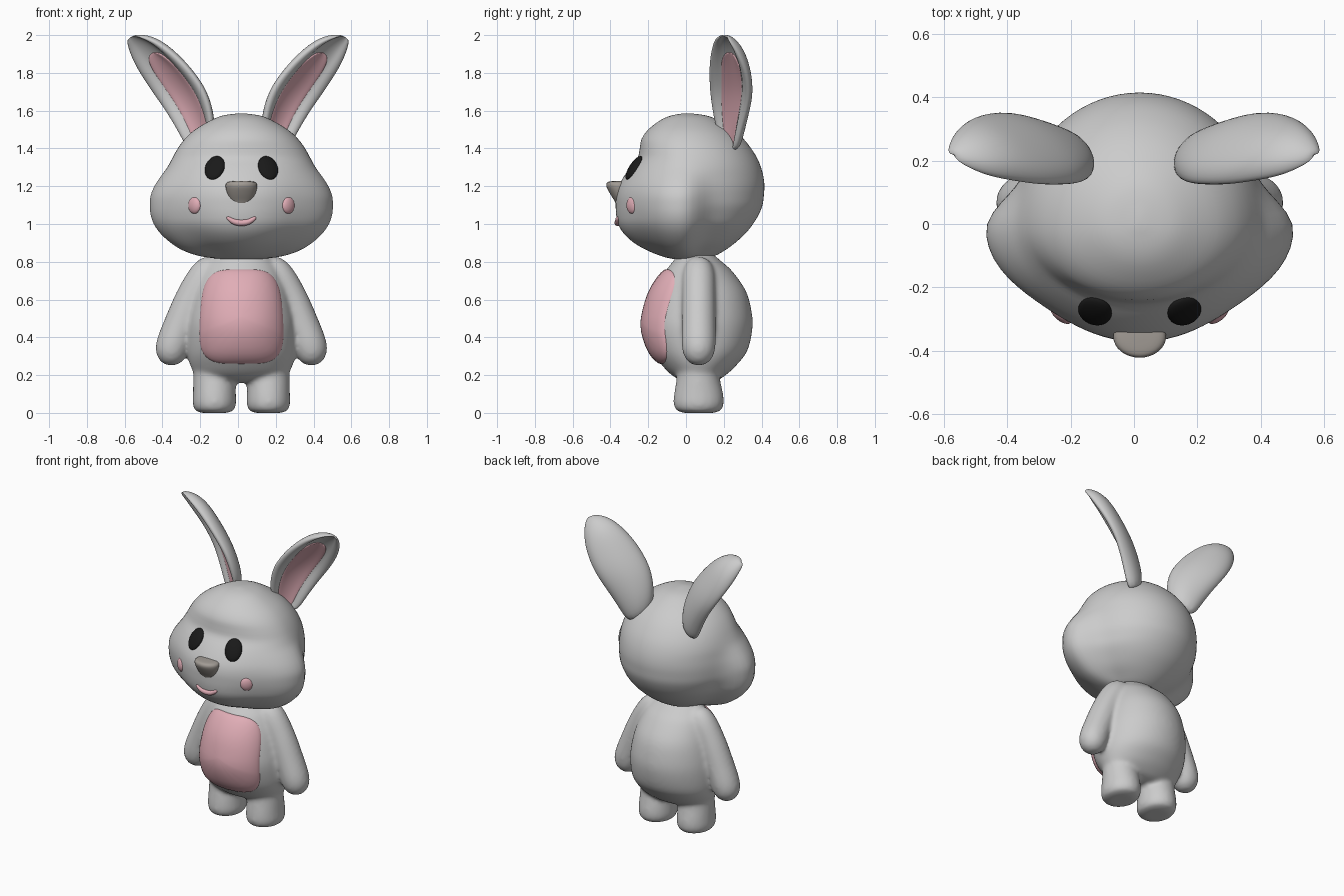
import bpy, bmesh, math
from mathutils import Vector, Euler
from mathutils.bvhtree import BVHTree

if "Cube" in bpy.data.objects:
    bpy.data.objects.remove(bpy.data.objects["Cube"])

CX = 0.018                       # body mid-line
PINK, BLACK, TAUPE = (0.75, 0.42, 0.47, 1), (0.01, 0.01, 0.01, 1), (0.36, 0.33, 0.30, 1)
mats = {}


def paint(ob, color):
    if color:
        if color not in mats:
            mats[color] = bpy.data.materials.new("colour")
            mats[color].diffuse_color = color
        ob.data.materials.append(mats[color])


def make(name, bm, color=None):
    bmesh.ops.recalc_face_normals(bm, faces=bm.faces)
    me = bpy.data.meshes.new(name)
    bm.to_mesh(me)
    bm.free()
    for p in me.polygons:
        p.use_smooth = True
    ob = bpy.data.objects.new(name, me)
    bpy.context.collection.objects.link(ob)
    paint(ob, color)
    return ob


def smooth_rows(rows, n):
    """Catmull-Rom through rows of numbers, n steps per span."""
    out = []
    for i in range(len(rows) - 1):
        a, b, c, d = rows[max(i - 1, 0)], rows[i], rows[i + 1], rows[min(i + 2, len(rows) - 1)]
        for k in range(n):
            t = k / n
            out.append([0.5 * (2 * q + (r - p) * t + (2 * p - 5 * q + 4 * r - s) * t * t
                               + (3 * q - p - 3 * r + s) * t ** 3) for p, q, r, s in zip(a, b, c, d)])
    return out + [list(rows[-1])]


def loft(bm, rings):
    vs = [[bm.verts.new(p) for p in r] for r in rings]
    n = len(vs[0])
    for a, b in zip(vs, vs[1:]):
        for i in range(n):
            j = (i + 1) % n
            bm.faces.new((a[i], a[j], b[j], b[i]))
    bm.faces.new(vs[0][::-1])
    bm.faces.new(vs[-1])


def oval_rings(rows, n=48, cx=CX, shape=None):
    """rows: z, half width, front y, back y."""
    rings = []
    for z, w, f, b in rows:
        angs = [2 * math.pi * i / n for i in range(n)]
        rings.append([Vector((cx + w * math.sin(a), (f + b) / 2 - (b - f) / 2 * math.cos(a), z)) for a in angs])
    return rings


def tube_rings(rows, y, n=24, mirror=1):
    """rows: x, z, radius along a path in the xz plane."""
    rings = []
    for i, (x, z, r) in enumerate(rows):
        p, q = rows[max(i - 1, 0)], rows[min(i + 1, len(rows) - 1)]
        t = Vector((q[0] - p[0], 0, q[1] - p[1])).normalized()
        side = Vector((t.z, 0, -t.x))
        ring = []
        for k in range(n):
            a = 2 * math.pi * k / n
            v = Vector((x, y, z)) + side * r * math.cos(a) + Vector((0, r * math.sin(a), 0))
            ring.append(Vector((CX + mirror * v.x, v.y, v.z)))
        rings.append(ring)
    return rings


# Head: round skull with cheek bulges; z, front, back, skull width, cheek width
head_rows = [(.808, .01, .01, .01, .01), (.815, .07, .09, .09, .11), (.83, .13, .15, .15, .22),
             (.86, .205, .205, .2, .31), (.90, .275, .26, .26, .375), (.95, .33, .315, .31, .43),
             (1.0, .36, .355, .35, .465), (1.05, .37, .385, .37, .482), (1.1, .372, .405, .385, .486),
             (1.15, .37, .412, .39, .482), (1.2, .357, .415, .39, .462), (1.25, .33, .41, .385, .43),
             (1.3, .295, .397, .378, .393), (1.35, .256, .376, .362, .365), (1.4, .245, .345, .337, .337),
             (1.45, .235, .305, .3, .3), (1.5, .2, .25, .245, .245), (1.55, .135, .17, .16, .16),
             (1.575, .075, .105, .095, .095), (1.586, .01, .02, .01, .01)]
rings = []
for z, f, b, s, w in smooth_rows(head_rows, 3):
    ring = []
    for i in range(80):
        a = (i / 80 * 2 - 1) * math.pi
        d = f if abs(a) < math.pi / 2 else b
        r = 1 / math.sqrt((math.sin(a) / s) ** 2 + (math.cos(a) / d) ** 2)
        dev = abs(a) - math.pi / 2 + 0.06
        r += (w - s) * math.exp(-(dev / (0.28 if dev > 0 else 0.5)) ** 2)
        ring.append(Vector((CX + r * math.sin(a), -r * math.cos(a), z)))
    rings.append(ring)
bm = bmesh.new()
loft(bm, rings)
make("head", bm)

# Body: torso, arms and legs fused into one soft skin
torso_rows = [(.16, .02, .05, .09), (.17, .14, -.02, .16), (.2, .235, -.075, .21), (.25, .27, -.125, .265),
              (.33, .29, -.18, .325), (.45, .292, -.215, .352), (.55, .277, -.203, .345),
              (.65, .25, -.17, .315), (.75, .21, -.11, .245), (.8, .175, -.07, .19), (.86, .12, -.03, .12)]
torso = oval_rings(smooth_rows(torso_rows, 5), 64)
bm = bmesh.new()
loft(bm, torso)
tree = BVHTree.FromBMesh(bm)
arm = [(.12, .80, .03), (.14, .78, .065), (.19, .73, .085), (.26, .61, .088), (.32, .47, .09),
       (.362, .36, .09), (.378, .30, .076), (.387, .265, .045), (.39, .252, .008)]
leg = [(-.001, .05, .0, .134), (.004, .085, -.03, .164), (.018, .105, -.055, .189), (.05, .115, -.066, .2),
       (.1, .114, -.063, .197), (.18, .112, -.05, .18), (.28, .11, -.04, .17)]
for s in (-1, 1):
    loft(bm, tube_rings(smooth_rows(arm, 4), .067, mirror=s))
    loft(bm, oval_rings(smooth_rows(leg, 3), 32, CX + s * .143))
body = make("body", bm)
m = body.modifiers.new("fuse", 'REMESH')
m.mode = 'VOXEL'
m.voxel_size = 0.013
m.use_smooth_shade = True
m = body.modifiers.new("soften", 'SMOOTH')
m.factor = 0.5
m.iterations = 8

# Belly patch: rounded square padded onto the torso front
def pw(v):
    return math.copysign(abs(v) ** 0.5, v)


bm = bmesh.new()
rings = []
for rho in (1, 1, .99, .97, .93, .87, .78, .65, .5, .33, .15, .02):
    ring = []
    for k in range(64):
        a = 2 * math.pi * k / 64
        u, v = pw(math.cos(a)) * rho, pw(math.sin(a)) * rho
        x, z = .22 * u * (1 - .07 * v - .05 * v * v), .51 + .25 * v
        hit = tree.ray_cast(Vector((CX + x, -1, z)), Vector((0, 1, 0)))[0]
        y = hit.y if hit else -.1
        lift = .03 if not rings else -.004 - .022 * math.sqrt(1 - rho ** 8)
        ring.append(Vector((CX + x, y + lift, z)))
    rings.append(ring)
loft(bm, rings)
make("belly_patch", bm, PINK)

# Ears: curved spoon shells, given by inner edge and outer edge points
edges = [((.13, .18, 1.45), (.25, .26, 1.36)), ((.13, .15, 1.57), (.30, .285, 1.46)),
         ((.165, .13, 1.69), (.375, .325, 1.59)), ((.215, .125, 1.77), (.44, .345, 1.68)),
         ((.29, .125, 1.86), (.507, .335, 1.78)), ((.38, .14, 1.94), (.553, .305, 1.86)),
         ((.46, .155, 1.985), (.578, .27, 1.925)), ((.53, .185, 2.0), (.588, .235, 1.965)),
         ((.56, .205, 1.995), (.582, .225, 1.98))]
shell = [(-1.04, 0), (-.88, .018), (-.65, .008), (-.5, -.018), (0, -.03), (.5, -.018), (.65, .008), (.88, .018),
         (1.04, 0), (.85, -.045), (.45, -.07), (0, -.08), (-.45, -.07), (-.85, -.045)]
lining = [(-.6, -.004), (-.3, -.018), (0, -.022), (.3, -.018), (.6, -.004), (.5, -.04), (0, -.05), (-.5, -.04)]
stations = [(Vector(a), Vector(b)) for a, b in edges]
mids = [(a + b) / 2 for a, b in stations]


def ear_part(name, profile, first, last, side, taper, color=None):
    rings = []
    for i in range(first, last):
        across = stations[i][1] - stations[i][0]
        along = mids[min(i + 1, len(mids) - 1)] - mids[max(i - 1, 0)]
        n = across.cross(along).normalized()
        k = min(1, across.length / .24)
        t = taper if i == last - 1 else 1
        ring = [mids[i] + across * u * t / 2 + n * v * k for u, v in profile]
        rings.append([Vector((p.x * side, p.y, p.z)) for p in ring])
    b = bmesh.new()
    loft(b, rings)
    ob = make(name, b, color)
    sub = ob.modifiers.new("round", 'SUBSURF')
    sub.levels = sub.render_levels = 2


def blob(name, loc, size, rot, color):
    b = bmesh.new()
    bmesh.ops.create_uvsphere(b, u_segments=32, v_segments=16, radius=1)
    for v in b.verts:
        p = Vector(v.co[i] * size[i] for i in range(3))
        p.rotate(Euler(rot))
        v.co = p + Vector(loc)
    make(name, b, color)


# Paired parts: ears, eyes, blush spots
for s, tag in ((-1, "left"), (1, "right")):
    ear_part(tag + "_ear", shell, 0, 9, s, 1)
    ear_part(tag + "_ear_lining", lining, 0, 6, s, .6, PINK)
    blob(tag + "_eye", (CX + s * .141, -.275, 1.297), (.054, .022, .073),
         (math.radians(-33), 0, s * math.radians(19)), BLACK)
    blob(tag + "_blush", (CX + s * .248, -.283, 1.10), (.042, .022, .046), (0, 0, s * math.radians(42)), PINK)

# Nose: wedge, wide at the top
nose = [(1.103, .012, -.36, -.33), (1.107, .04, -.37, -.32), (1.125, .06, -.38, -.31), (1.16, .075, -.402, -.3),
        (1.195, .083, -.42, -.29), (1.215, .08, -.42, -.29), (1.225, .06, -.405, -.3), (1.228, .01, -.36, -.34)]
bm = bmesh.new()
loft(bm, oval_rings(smooth_rows(nose, 4), 32))
make("nose", bm, TAUPE)

# Mouth: smiling crescent
mouth = [(-.075, 1.038, .003), (-.068, 1.03, .010), (-.038, 1.012, .015), (0, 1.006, .017),
         (.038, 1.012, .015), (.068, 1.03, .010), (.075, 1.038, .003)]
bm = bmesh.new()
loft(bm, tube_rings(smooth_rows(mouth, 4), -.362, 16))
make("mouth", bm, PINK)

for m in bpy.data.materials:
    if m.users and not m.is_grease_pencil:
        m.use_nodes = True
        m.node_tree.nodes["Principled BSDF"].inputs["Base Color"].default_value = m.diffuse_color
